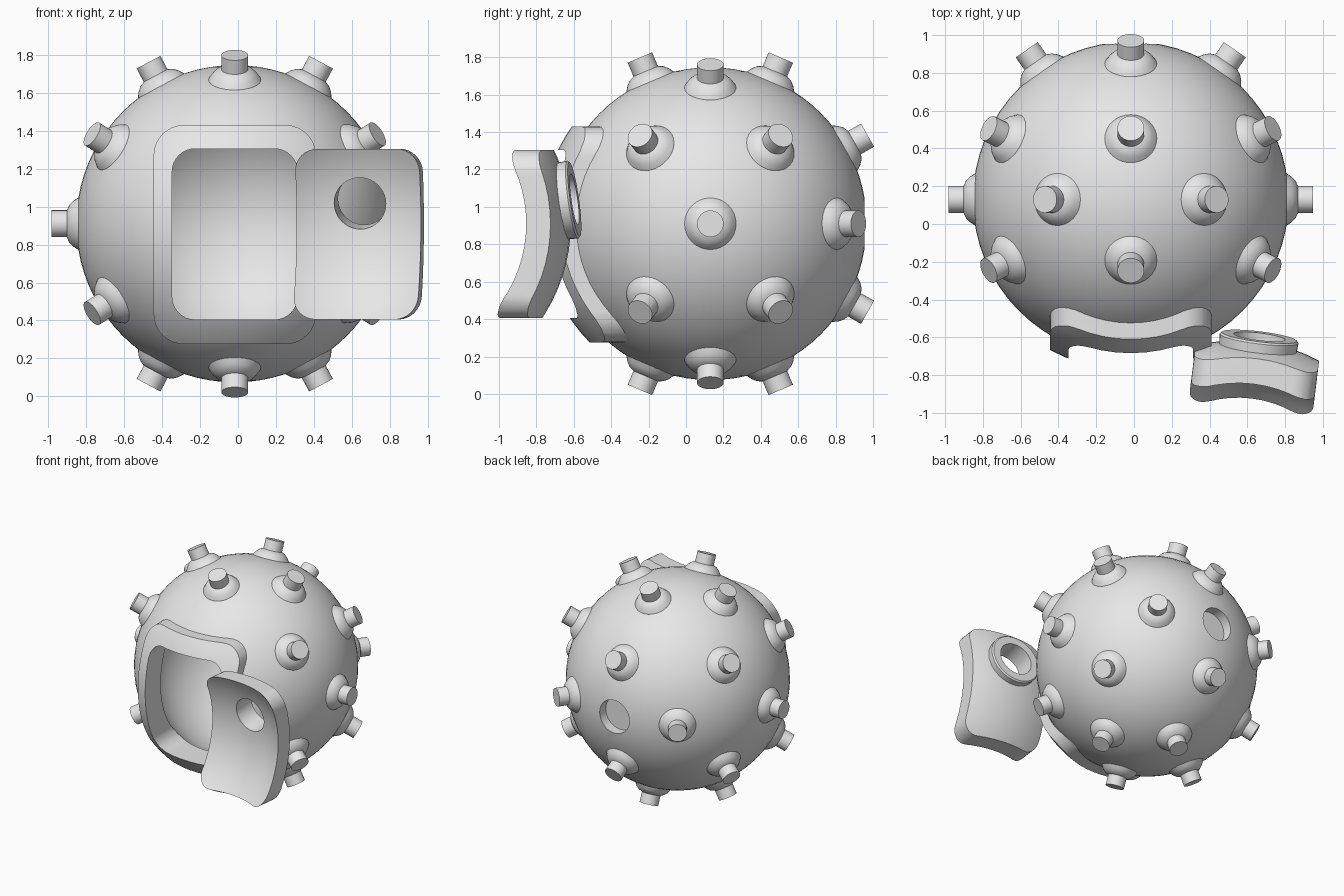
import bpy, bmesh, math
from mathutils import Vector, Matrix

if "Cube" in bpy.data.objects:
    bpy.data.objects.remove(bpy.data.objects["Cube"], do_unlink=True)

CENTRE = Vector((-0.017, 0.13, 0.91))
DOOR_CENTRE = Vector((0.55, -1.52, 0.91))
DOOR_TURN = math.radians(-7)

grey = bpy.data.materials.new("light grey")
grey.use_nodes = True
grey.diffuse_color = (0.8, 0.8, 0.8, 1)
grey.node_tree.nodes["Principled BSDF"].inputs["Base Color"].default_value = (0.8, 0.8, 0.8, 1)


def make(name, bm, location=(0, 0, 0)):
    bmesh.ops.recalc_face_normals(bm, faces=bm.faces[:])
    mesh = bpy.data.meshes.new(name)
    bm.to_mesh(mesh)
    bm.free()
    mesh.materials.append(grey)
    ob = bpy.data.objects.new(name, mesh)
    ob.location = location
    bpy.context.collection.objects.link(ob)
    return ob


def sphere(name, radius, location=CENTRE):
    bm = bmesh.new()
    bmesh.ops.create_uvsphere(bm, u_segments=64, v_segments=40, radius=radius)
    return make(name, bm, location)


def rounded_block(name, half_w, low, high, corner, y0, y1, location=CENTRE):
    """Rounded rectangle in x and z, extruded along y."""
    bm = bmesh.new()
    verts = []
    corners = [(1, high, 0), (-1, high, 1), (-1, low, 2), (1, low, 3)]
    for side, z, quarter in corners:
        cx = side * (half_w - corner)
        cz = z - corner if z == high else z + corner
        for i in range(9):
            a = (quarter + i / 8) * math.pi / 2
            verts.append(bm.verts.new((cx + corner * math.cos(a), y0, cz + corner * math.sin(a))))
    face = bm.faces.new(verts)
    ext = bmesh.ops.extrude_face_region(bm, geom=[face])
    moved = [g for g in ext["geom"] if isinstance(g, bmesh.types.BMVert)]
    bmesh.ops.translate(bm, verts=moved, vec=(0, y1 - y0, 0))
    return make(name, bm, location)


def lathe(name, profile, direction, location, segments=32, closed=False):
    """Spin (radius, height) points about the given direction."""
    bm = bmesh.new()
    turn = Vector((0, 0, 1)).rotation_difference(Vector(direction)).to_matrix()
    rings = []
    for r, h in profile:
        angles = [math.tau * i / segments for i in range(segments)]
        rings.append([bm.verts.new(turn @ Vector((r * math.cos(a), r * math.sin(a), h))) for a in angles])
    pairs = list(zip(rings, rings[1:]))
    if closed:
        pairs.append((rings[-1], rings[0]))
    else:
        bm.faces.new(rings[0])
        bm.faces.new(rings[-1])
    for a, b in pairs:
        for i in range(segments):
            j = (i + 1) % segments
            bm.faces.new((a[i], a[j], b[j], b[i]))
    return make(name, bm, location)


def combine(ob, tool, operation):
    """Apply a boolean and discard the tool."""
    mod = ob.modifiers.new("cut", 'BOOLEAN')
    mod.operation = operation
    mod.solver = 'EXACT'
    mod.object = tool
    tool.hide_render = True
    bpy.context.view_layer.objects.active = ob
    bpy.ops.object.modifier_apply(modifier=mod.name)
    bpy.data.objects.remove(tool, do_unlink=True)


def window_block(location=CENTRE, y0=-1.3, y1=-0.3):
    return rounded_block("window_cutter", 0.33, -0.505, 0.395, 0.12, y0, y1, location)


# Hollow ball with a front window and a round recess at the back
body = sphere("ball_shell", 0.836)
combine(body, sphere("cavity_cutter", 0.72), 'DIFFERENCE')
combine(body, window_block(), 'DIFFERENCE')
recess = lathe("recess_cutter", [(0.135, 0.745), (0.135, 1.0)], (0, 1, 0), CENTRE, 40)
combine(body, recess, 'DIFFERENCE')

# Raised frame around the window
frame = sphere("window_frame", 0.905)
frame_block = rounded_block("frame_cutter", 0.428, -0.635, 0.52, 0.16, -1.3, -0.2)
combine(frame, frame_block, 'INTERSECT')
combine(frame, sphere("frame_back_cutter", 0.8), 'DIFFERENCE')
combine(frame, window_block(), 'DIFFERENCE')

# Door swung open, its hollow inner side facing the front
door = sphere("door", 0.905, DOOR_CENTRE)
combine(door, window_block(DOOR_CENTRE, 0.2, 1.3), 'INTERSECT')
combine(door, sphere("door_inner_cutter", 0.785, DOOR_CENTRE), 'DIFFERENCE')
port_axis = Vector((0, 1, 0.14)).normalized()
port_cutter = lathe("port_cutter", [(0.137, 0.5), (0.137, 1.2)], port_axis, DOOR_CENTRE, 40)
combine(door, port_cutter, 'DIFFERENCE')

# Porthole rim on the outer side of the door
rim_profile = [(0.137, 0.86), (0.205, 0.86), (0.21, 0.93), (0.2, 0.94), (0.137, 0.94)]
rim = lathe("porthole_rim", rim_profile, port_axis, DOOR_CENTRE, 40, closed=True)
for ob in (door, rim):
    ob.rotation_euler.z = DOOR_TURN

# Pegs with flared bases, mirrored over the ball
peg_profile = [(0.138, 0.79), (0.138, 0.825), (0.12, 0.852), (0.098, 0.873),
               (0.078, 0.882), (0.071, 0.885), (0.071, 0.965)]
families = [(0.47, 0, 0.88), (0, 0.39, 0.92), (0.78, 0.39, 0.49),
            (1, 0, 0), (0, 0.87, 0.49), (0.57, 0.82, 0)]
directions = set()
for x, y, z in families:
    for sx in (1, -1):
        for sy in (1, -1):
            for sz in (1, -1):
                # The window side carries no pegs
                if sy < 0 and y > 0.5:
                    continue
                directions.add((sx * x, sy * y, sz * z))
pegs = []
for i, d in enumerate(sorted(directions)):
    pegs.append(lathe(f"peg_{i + 1}", peg_profile, Vector(d).normalized(), CENTRE))

# Smooth shading with sharp edges kept
bpy.ops.object.select_all(action='DESELECT')
for ob in [body, frame, door, rim] + pegs:
    ob.select_set(True)
bpy.context.view_layer.objects.active = body
bpy.ops.object.shade_smooth_by_angle(angle=math.radians(32))
